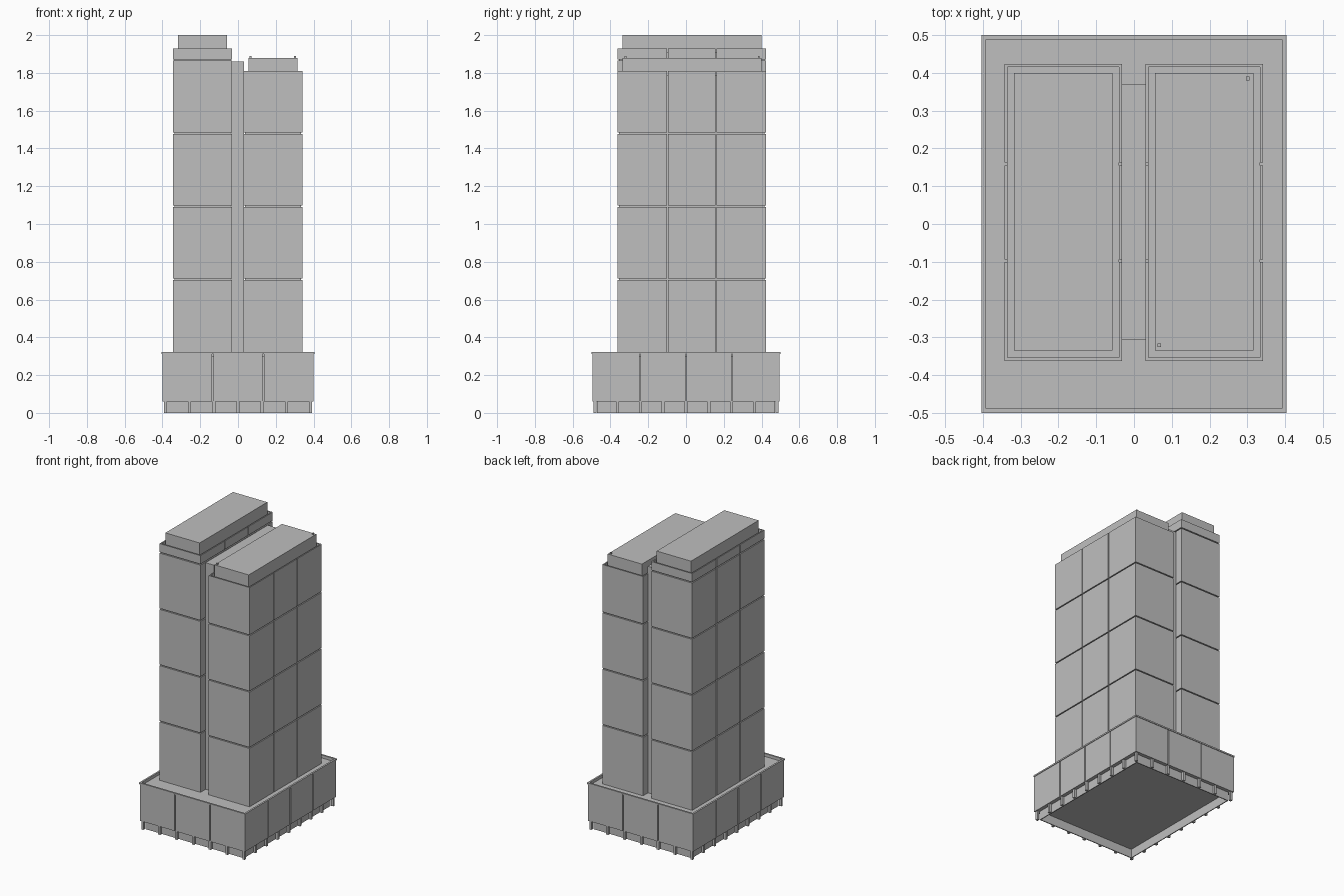
import bpy, bmesh

cube = bpy.data.objects.get("Cube")
if cube:
    bpy.data.objects.remove(cube, do_unlink=True)

grey = bpy.data.materials.new("concrete_grey")
grey.use_nodes = True
TONE = (0.52, 0.52, 0.52, 1)
grey.diffuse_color = TONE
grey.node_tree.nodes["Principled BSDF"].inputs["Base Color"].default_value = TONE

SKIN = 0.008   # cladding thickness, also the parapet thickness
GAP = 0.007    # joint between cladding panels


def box(bm, x, y, z):
    """Add a box from (low, high) pairs along each axis."""
    verts = bmesh.ops.create_cube(bm, size=1)["verts"]
    for v in verts:
        for i, (low, high) in enumerate((x, y, z)):
            v.co[i] = high if v.co[i] > 0 else low


def finish(name, bm):
    mesh = bpy.data.meshes.new(name)
    bm.to_mesh(mesh)
    bm.free()
    mesh.materials.append(grey)
    obj = bpy.data.objects.new(name, mesh)
    bpy.context.collection.objects.link(obj)
    return obj


def solid(name, x, y, z):
    bm = bmesh.new()
    box(bm, x, y, z)
    return finish(name, bm)


def split(low, high, count):
    """Equal bays separated by joints."""
    step = (high - low) / count
    return [(low + i * step + (GAP / 2 if i else 0),
             low + (i + 1) * step - (GAP / 2 if i < count - 1 else 0))
            for i in range(count)]


def clad_block(name, x, y, levels, bays_x, bays_y, roof_drop):
    """Core block with proud panels that rise past the roof as a parapet."""
    (x0, x1), (y0, y1) = x, y
    solid(name + "_core", (x0 + SKIN, x1 - SKIN), (y0 + SKIN, y1 - SKIN),
          (levels[0], levels[-1] - roof_drop))
    bm = bmesh.new()
    for i, (low, high) in enumerate(zip(levels, levels[1:])):
        z = (low + (GAP / 2 if i else 0),
             high - (GAP / 2 if i < len(levels) - 2 else 0))
        for bay in split(x0, x1, bays_x):
            box(bm, bay, (y0, y0 + SKIN), z)
            box(bm, bay, (y1 - SKIN, y1), z)
        for bay in split(y0 + SKIN, y1 - SKIN, bays_y):
            box(bm, (x0, x0 + SKIN), bay, z)
            box(bm, (x1 - SKIN, x1), bay, z)
    finish(name + "_panels", bm)


def ring(name, hx, hy, z, thick):
    """Rectangular wall ring, open above and below."""
    bm = bmesh.new()
    for s in (-1, 1):
        box(bm, (-hx, hx), sorted((s * hy, s * (hy - thick))), z)
        box(bm, sorted((s * hx, s * (hx - thick))), (thick - hy, hy - thick), z)
    return finish(name, bm)


# Podium with a thin coping
clad_block("podium", (-0.4, 0.4), (-0.496, 0.496), [0.06, 0.312], 3, 4, 0.01)
ring("podium_coping", 0.404, 0.5, (0.312, 0.322), 0.012)

# Hollow ground storey and its perimeter columns
ring("ground_wall", 0.375, 0.472, (0, 0.062), 0.006)
bm = bmesh.new()
HX, HY, W = 0.385, 0.482, 0.008
for i in range(7):
    cx = -HX + i * HX / 3
    for cy in (-HY, HY):
        box(bm, (cx - W, cx + W), (cy - W, cy + W), (0, 0.062))
for i in range(1, 8):
    cy = -HY + i * HY / 4
    for cx in (-HX, HX):
        box(bm, (cx - W, cx + W), (cy - W, cy + W), (0, 0.062))
finish("ground_columns", bm)

# Two towers, each with a rooftop plant room
BASE, STOREY = 0.302, 0.387
joints = [0.32 + STOREY * k for k in range(1, 5)]
for name, x, cap_x, top in (("right_tower", (-0.343, -0.032), (-0.318, -0.057), 1.93),
                            ("left_tower", (0.03, 0.341), (0.055, 0.316), 1.81)):
    levels = [BASE] + [j for j in joints if j < top] + [top]
    clad_block(name, x, (-0.362, 0.423), levels, 1, 3, 0.02)
    solid(name + "_plant_room", cap_x, (-0.335, 0.4), (top - 0.02, top + 0.07))

# Recessed link between the towers
solid("link_core", (-0.034, 0.032), (-0.306, 0.37), (BASE, 1.86))

# Small roof vents
for name, vx, vy in (("front_vent", 0.067, -0.321), ("back_vent", 0.301, 0.385)):
    solid(name, (vx - 0.005, vx + 0.005), (vy - 0.005, vy + 0.005), (1.88, 1.89))
